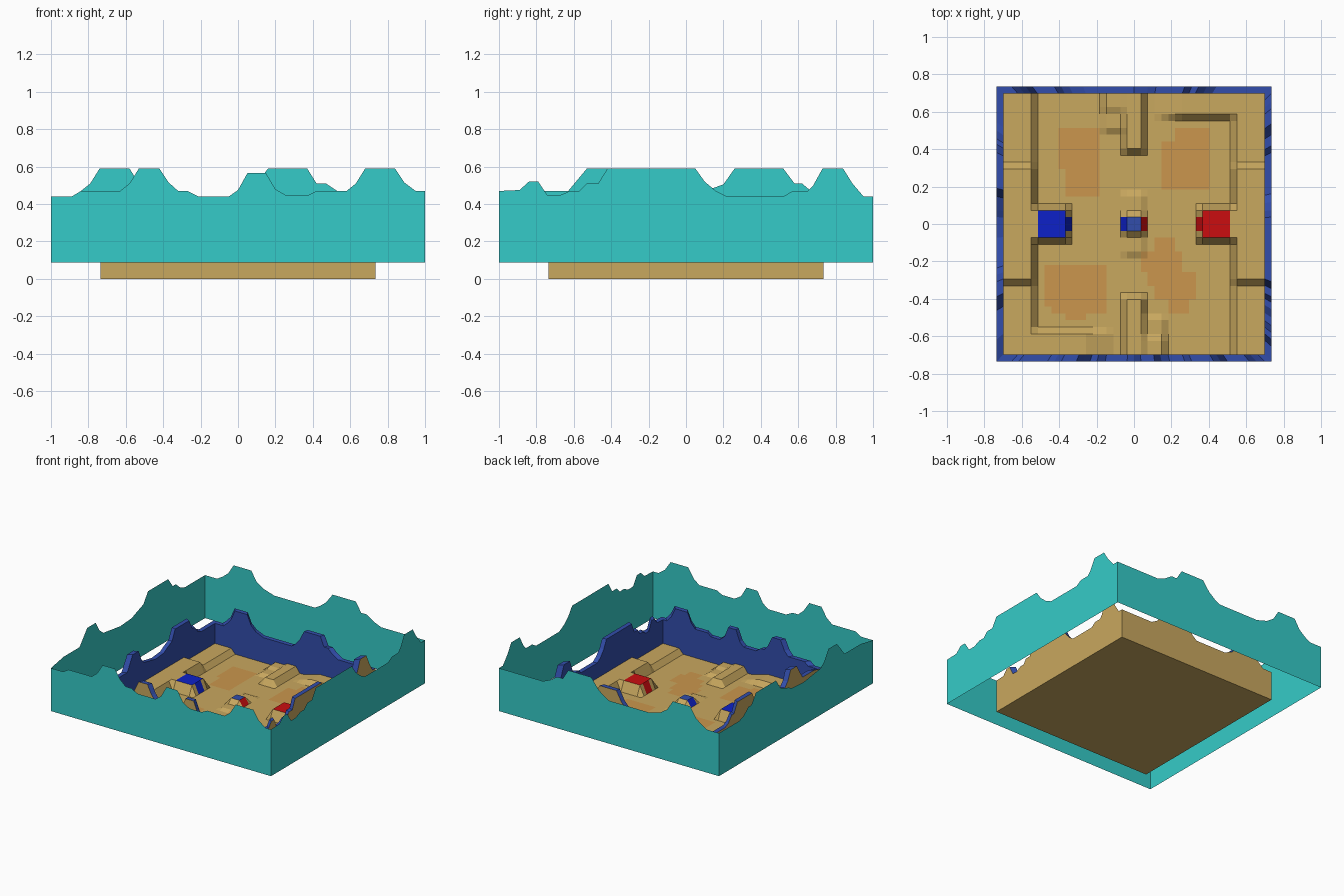
import bpy, bmesh

if "Cube" in bpy.data.objects:
    bpy.data.objects.remove(bpy.data.objects["Cube"])

CELL = 0.03675            # terrain grid spacing
FLOOR, LOW, MID, HIGH = 0.035, 0.075, 0.085, 0.115


def material(name, rgb):
    m = bpy.data.materials.new(name)
    m.diffuse_color = (*rgb, 1)
    m.use_nodes = True
    m.node_tree.nodes["Principled BSDF"].inputs["Base Color"].default_value = m.diffuse_color
    return m


sand = material("sand", (0.584, 0.392, 0.114))
clay = material("orange_clay", (0.597, 0.305, 0.075))
navy = material("wall_blue", (0.032, 0.075, 0.41))
blue = material("bright_blue", (0.004, 0.015, 0.58))
red = material("bright_red", (0.597, 0.004, 0.005))
teal = material("teal", (0.036, 0.597, 0.58))


def finish(name, bm, mats):
    me = bpy.data.meshes.new(name)
    bm.to_mesh(me)
    bm.free()
    for m in mats:
        me.materials.append(m)
    ob = bpy.data.objects.new(name, me)
    bpy.context.collection.objects.link(ob)


# Skyline profiles: (position along the side, height)
FRONT = [(-1, .44), (-.89, .44), (-.84, .47), (-.63, .47), (-.58, .51), (-.53, .59), (-.42, .59),
         (-.37, .515), (-.32, .47), (-.27, .47), (-.21, .44), (-.05, .44), (0, .475), (.05, .565),
         (.15, .565), (.2, .48), (.26, .445), (.37, .445), (.42, .47), (.58, .47), (.63, .51),
         (.68, .59), (.84, .59), (.89, .515), (.95, .47), (1, .47)]
RIGHT = [(-1, .47), (-.89, .475), (-.84, .52), (-.79, .52), (-.74, .445), (-.68, .445), (-.62, .47),
         (-.57, .47), (-.53, .51), (-.47, .51), (-.42, .59), (.05, .59), (.1, .52), (.16, .47),
         (.22, .44), (.52, .44), (.57, .47), (.65, .47), (.68, .5), (.73, .59), (.84, .59),
         (.89, .51), (.95, .44), (1, .44)]
BACK = [(-1, .44), (-.89, .44), (-.84, .47), (-.79, .51), (-.74, .59), (-.58, .59), (-.53, .51),
        (-.47, .47), (-.37, .44), (0, .44), (.05, .47), (.1, .51), (.16, .59), (.37, .59),
        (.42, .51), (.47, .51), (.53, .47), (.6, .44), (1, .44)]
LEFT = [(-1, .44), (-.84, .47), (-.63, .47), (-.58, .53), (-.53, .59), (-.42, .59), (-.37, .51),
        (-.32, .47), (-.1, .44), (.05, .45), (.1, .47), (.2, .505), (.26, .59), (.52, .59),
        (.58, .51), (.62, .51), (.68, .46), (.74, .44), (1, .44)]

# Walk round the square, counter-clockwise from above
ring = ([(t, -1, z) for t, z in FRONT[:-1]] + [(1, t, z) for t, z in RIGHT[:-1]]
        + [(t, 1, z) for t, z in reversed(BACK[1:])] + [(-1, t, z) for t, z in reversed(LEFT[1:])])


def ring_strips(bm, loops, mats):
    """Join successive loops of points with quads, one material per strip."""
    rows = [[bm.verts.new(p) for p in loop] for loop in loops]
    n = len(ring)
    for a, b, m in zip(rows, rows[1:], mats):
        for k in range(n):
            f = bm.faces.new((a[k], a[(k + 1) % n], b[(k + 1) % n], b[k]))
            f.material_index = m
    return rows


# Outer skyline sheets
bm = bmesh.new()
ring_strips(bm, [[(x, y, .087) for x, y, z in ring], ring], [0])
finish("outer_skyline", bm, [teal])

# Base underside, outer sides and blue-lined boundary wall
OUT, INN, DROP = 20 * CELL, 19 * CELL, 0.2
bm = bmesh.new()
rows = ring_strips(bm, [[(x * OUT, y * OUT, 0) for x, y, z in ring],
                        [(x * OUT, y * OUT, z - DROP) for x, y, z in ring],
                        [(x * INN, y * INN, z - DROP) for x, y, z in ring],
                        [(x * INN, y * INN, FLOOR) for x, y, z in ring]], [0, 1, 1])
bm.faces.new(list(reversed(rows[0])))
finish("base_and_boundary_wall", bm, [sand, navy])


# Terrain: half of the features, the rest follow by a half turn
def half_height(i, j):
    h = FLOOR
    if i <= -15:                                   # side shelf, higher in the middle
        h = max(h, HIGH if abs(j) <= 8 else LOW)
    if j <= -16 and i <= -3:                       # corner shelf ending in a ramp
        h = max(h, LOW if i <= -7 else FLOOR + (LOW - FLOOR) * (-3 - i) / 4)
    if i <= -10 and abs(j) <= 2:                   # team platform
        h = max(h, HIGH)
    if abs(i) <= 1 and j >= 11:                    # dividing ridge
        h = max(h, MID)
    if -4 <= i <= -2 and j >= 14:                  # step beside the ridge
        h = max(h, 0.068 if j >= 17 else 0.055)
    if abs(i) <= 1 and abs(j) <= 1:                # centre block
        h = max(h, MID)
    if abs(i) <= 1 and abs(j) <= 4:                # low mound round it
        h = max(h, 0.05)
    return h


def height(i, j):
    return max(half_height(i, j), half_height(-i, -j))


# Clay patches as rectangles x0, x1, y0, y1
PATCHES = [(-.40, -.19, .29, .515), (-.37, -.19, .13, .29), (.147, .40, .184, .44), (.22, .40, .44, .515),
           (-.48, -.147, -.44, -.22), (-.44, -.147, -.48, -.44), (-.37, -.26, -.515, -.48),
           (.11, .22, -.15, -.07), (.04, .26, -.26, -.15), (.07, .33, -.33, -.26),
           (.11, .33, -.40, -.33), (.18, .30, -.46, -.40)]


def colour(u, v):
    """Material index for the cell whose centre is (u, v) in grid units."""
    if abs(v) < 2 and 10 < abs(u) < 14 or abs(v) < 1 and 9 < abs(u) < 10:
        return 3 if u < 0 else 4                   # team platforms
    if abs(v) < 1 and abs(u) < 2:                  # centre block
        return 2 if abs(u) < 1 else (3 if u < 0 else 4)
    x, y = u * CELL, v * CELL
    return int(any(a < x < b and c < y < d for a, b, c, d in PATCHES))


bm = bmesh.new()
N = range(-19, 20)
grid = {(i, j): bm.verts.new((i * CELL, j * CELL, height(i, j))) for i in N for j in N}
for i in N[:-1]:
    for j in N[:-1]:
        f = bm.faces.new((grid[i, j], grid[i + 1, j], grid[i + 1, j + 1], grid[i, j + 1]))
        f.material_index = colour(i + .5, j + .5)
finish("terrain", bm, [sand, clay, navy, blue, red])
